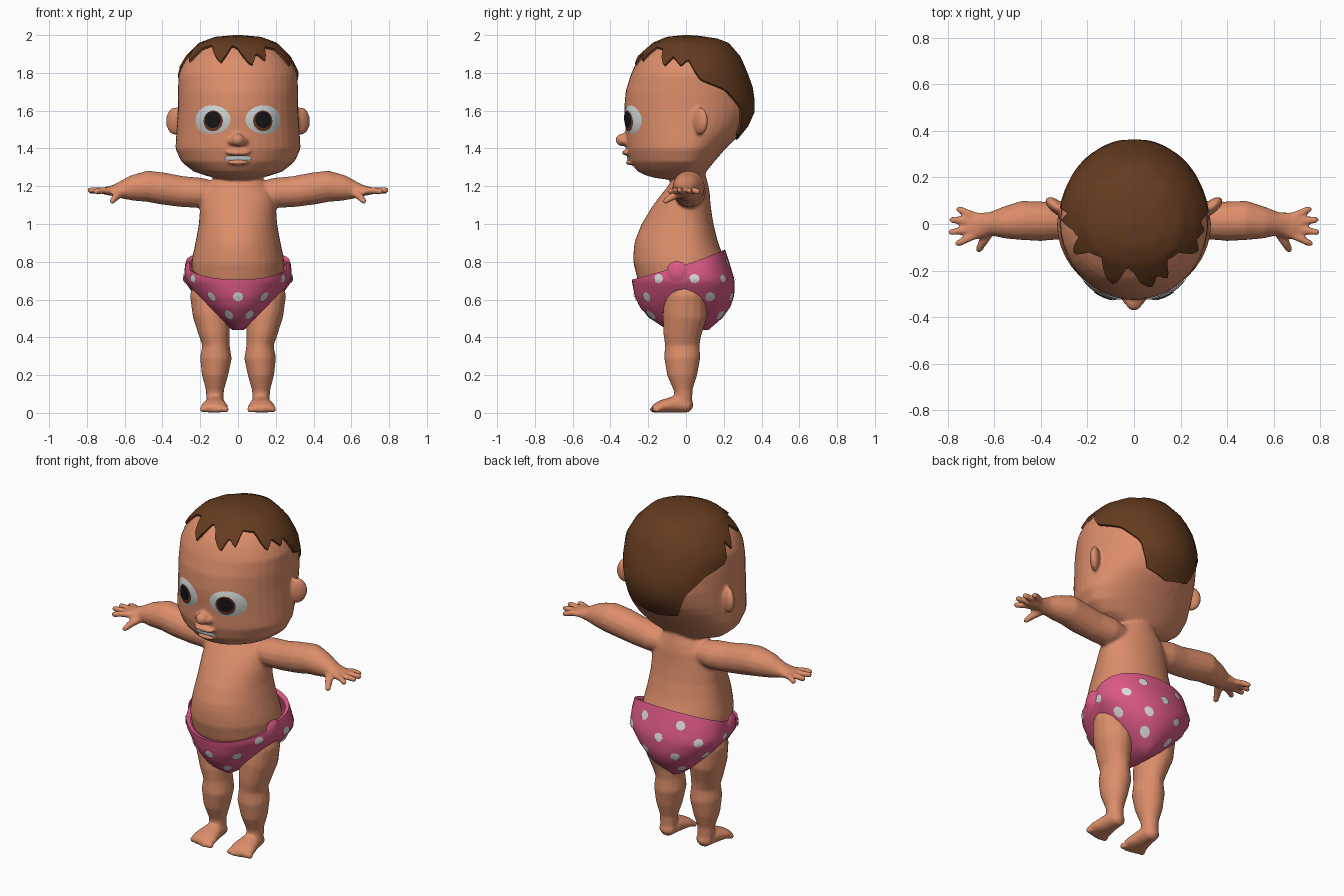
import bpy, bmesh
from math import sin, cos, pi, radians, hypot
from mathutils import Vector, Matrix

cube = bpy.data.objects.get("Cube")
if cube:
    bpy.data.objects.remove(cube)


def material(name, r, g, b):
    m = bpy.data.materials.new(name)
    m.use_nodes = True
    m.diffuse_color = (r, g, b, 1)
    m.node_tree.nodes["Principled BSDF"].inputs["Base Color"].default_value = (r, g, b, 1)
    return m


skin = material("skin", 0.72, 0.27, 0.145)
brown = material("hair brown", 0.13, 0.044, 0.014)
pink = material("cloth pink", 0.72, 0.10, 0.24)
white = material("dot white", 0.75, 0.72, 0.72)
eye_white = material("eye white", 0.62, 0.66, 0.66)
iris_brown = material("iris brown", 0.14, 0.04, 0.015)
black = material("pupil black", 0.008, 0.008, 0.01)

# Profiles: height, half width, front depth, back depth
HEAD = [(1.235, .07, .10, .07), (1.25, .15, .20, .09), (1.28, .24, .26, .11),
        (1.33, .30, .295, .15), (1.40, .332, .315, .21), (1.5, .325, .32, .31),
        (1.6, .318, .328, .355), (1.7, .318, .32, .35), (1.8, .315, .29, .315),
        (1.88, .27, .25, .28), (1.95, .20, .17, .22), (1.98, .12, .10, .14),
        (1.99, .005, .005, .005)]
TORSO = [(.50, .08, .10, .12), (.58, .15, .2, .19), (.70, .24, .255, .22),
         (.80, .247, .28, .21), (.90, .225, .275, .17), (1.0, .207, .235, .145),
         (1.10, .20, .175, .13), (1.17, .185, .12, .125), (1.22, .14, .08, .115),
         (1.27, .10, .06, .10), (1.33, .09, .05, .09)]
DIAPER = [(.44, .03, .10, .12), (.50, .11, .19, .19), (.56, .17, .245, .235),
          (.62, .22, .272, .255), (.70, .275, .287, .258), (.78, .27, .287, .235),
          (.87, .25, .27, .205)]
# Hairline: angle from the front, height
HAIRLINE = [(-180, 1.45), (-155, 1.48), (-142, 1.62), (-125, 1.71), (-103, 1.76),
            (-99, 1.86), (-93, 1.82), (-85, 1.89), (-75, 1.91), (-62, 1.85), (-55, 1.92),
            (-40, 1.94), (-18, 1.85), (-8, 1.94), (0, 1.92), (14, 1.83), (22, 1.90),
            (30, 1.86), (38, 1.93), (55, 1.92), (65, 1.83), (75, 1.88), (85, 1.83),
            (92, 1.87), (103, 1.76), (125, 1.71), (142, 1.62), (155, 1.48), (180, 1.45)]


def lookup(table, key):
    for a, b in zip(table, table[1:]):
        if key <= b[0]:
            f = max(0, (key - a[0]) / (b[0] - a[0]))
            return [p + (q - p) * f for p, q in zip(a, b)][1:]
    return list(table[-1][1:])


def surf(prof, th, z, off=0.0):
    """Point on a profile body, angle measured from the front towards +x."""
    w, front, back = lookup(prof, z)
    c = cos(th)
    full = 0.3 * max(0, -c) if prof is DIAPER else 0
    p = Vector((w * sin(th) * (1 + full), -(front if c > 0 else back) * c, z))
    mid = Vector((0, 0, (prof[0][0] + prof[-1][0]) / 2))
    return p + (p - mid).normalized() * off


def bridge(bm, rings, caps):
    n = len(rings[0])
    for a, b in zip(rings, rings[1:]):
        for i in range(n):
            k = (i + 1) % n
            bm.faces.new((a[i], a[k], b[k], b[i]))
    if caps[0]:
        bm.faces.new(rings[0][::-1])
    if caps[1]:
        bm.faces.new(rings[-1])


def shell(bm, prof, lo, hi, steps, cols, caps=(True, True)):
    angles = [2 * pi * i / cols - pi for i in range(cols)]
    rings = [[bm.verts.new(surf(prof, a, lo(a) + (hi(a) - lo(a)) * t, off)) for a in angles]
             for t, off in steps]
    bridge(bm, rings, caps)


def tube(bm, stations, ref, side=1, n=16):
    """Limb through stations (x, y, z, radius along ref, other radius)."""
    pts = [Vector((s[0] * side, s[1], s[2])) for s in stations]
    rings = []
    for i, (p, s) in enumerate(zip(pts, stations)):
        t = (pts[min(i + 1, len(pts) - 1)] - pts[max(i - 1, 0)]).normalized()
        u = (ref - t * ref.dot(t)).normalized()
        v = t.cross(u)
        rings.append([bm.verts.new(p + u * s[3] * cos(2 * pi * k / n) + v * s[4] * sin(2 * pi * k / n))
                      for k in range(n)])
    bridge(bm, rings, (True, True))


def blob(bm, centre, size, turn=0.0):
    m = Matrix.Translation(centre) @ Matrix.Rotation(turn, 4, 'Z') @ Matrix.Diagonal((*size, 1))
    bmesh.ops.create_uvsphere(bm, u_segments=16, v_segments=10, radius=1, matrix=m)


def patch(bm, prof, deg, z, half_w, half_h, lift, bulge=0.0, n=20, rings=4):
    """Thin oval plate that hugs a profile body."""
    th = radians(deg)
    rate = (surf(prof, th + .01, z) - surf(prof, th - .01, z)).length / .02

    def vert(r, a):
        return bm.verts.new(surf(prof, th + half_w * r * cos(a) / rate, z + half_h * r * sin(a),
                                 lift + bulge * (1 - r * r)))
    loops = [[vert(j / rings, 2 * pi * k / n) for k in range(n)] for j in range(rings, 0, -1)]
    bridge(bm, loops, (False, True))


def finish(name, bm, mat, fix=False):
    if fix:
        bmesh.ops.recalc_face_normals(bm, faces=bm.faces)
    me = bpy.data.meshes.new(name)
    bm.to_mesh(me)
    bm.free()
    me.materials.append(mat)
    ob = bpy.data.objects.new(name, me)
    bpy.context.collection.objects.link(ob)
    bpy.ops.object.select_all(action='DESELECT')
    ob.select_set(True)
    bpy.context.view_layer.objects.active = ob
    bpy.ops.object.shade_smooth_by_angle(angle=radians(50))
    return ob


X, Y = Vector((1, 0, 0)), Vector((0, 1, 0))

# Body: head, torso and limbs fused into one skin
bm = bmesh.new()
rounded = [((1 - cos(pi * i / 26)) / 2, 0) for i in range(27)]
shell(bm, HEAD, lambda a: 1.235, lambda a: 1.99, rounded, 40)
shell(bm, TORSO, lambda a: .50, lambda a: 1.33, [(i / 20, 0) for i in range(21)], 40)
blob(bm, (0, -.335, 1.445), (.036, .038, .034))
blob(bm, (0, -.315, 1.377), (.065, .026, .014))
blob(bm, (0, -.298, 1.325), (.055, .022, .013))
for s in (1, -1):
    blob(bm, (s * .03, -.322, 1.438), (.022, .024, .02))
    blob(bm, (s * .335, .075, 1.545), (.056, .028, .073), s * radians(40))
    tube(bm, [(.10, .02, 1.16, .07, .06), (.2, .02, 1.165, .085, .08), (.3, .015, 1.172, .08, .082),
              (.4, .012, 1.188, .085, .085), (.48, .015, 1.2, .085, .083), (.56, .005, 1.19, .068, .068),
              (.62, 0, 1.18, .05, .046), (.66, -.005, 1.177, .056, .03),
              (.70, -.01, 1.175, .06, .021), (.725, -.01, 1.175, .04, .014)], Y, s)
    # Fingers and thumb
    for y0, x1, y1, z1 in ((.03, .765, .065, 1.168), (.01, .795, .018, 1.176),
                           (-.02, .80, -.035, 1.18), (-.045, .77, -.085, 1.172)):
        tube(bm, [(.67, y0, 1.175, .017, .017), ((.67 + x1) / 2, (y0 + y1) / 2, 1.178, .018, .017),
                  (x1 - .012, y1, z1, .016, .015), (x1, y1, z1, .006, .006)],
             Vector((0, 0, 1)), s, 10)
    tube(bm, [(.62, -.03, 1.165, .024, .024), (.65, -.08, 1.14, .02, .02),
              (.668, -.112, 1.118, .015, .015), (.672, -.12, 1.113, .006, .006)], X, s, 10)
    tube(bm, [(.14, 0, .70, .09, .09), (.152, 0, .62, .103, .11), (.142, -.005, .52, .098, .118),
              (.125, -.02, .42, .083, .102), (.117, -.02, .36, .072, .092), (.117, -.02, .29, .084, .096),
              (.122, -.02, .2, .07, .08), (.122, -.015, .12, .048, .05),
              (.122, -.012, .06, .046, .046), (.122, -.01, .03, .03, .03)], X, s)
    tube(bm, [(.12, .037, .038, .015, .012), (.12, .018, .04, .043, .038), (.122, -.06, .045, .056, .045),
              (.125, -.13, .034, .073, .034), (.125, -.165, .024, .068, .024),
              (.125, -.178, .02, .05, .012)], X, s)
    for i in range(5):
        blob(bm, (s * (.065 + .03 * i), -.172 + .006 * abs(i - 1), .018), (.017, .02, .018))
body = finish("body", bm, skin, True)
fuse = body.modifiers.new("fuse", 'REMESH')
fuse.mode = 'VOXEL'
fuse.voxel_size = 0.009
fuse.use_smooth_shade = True
soften = body.modifiers.new("soften", 'SMOOTH')
soften.factor = 0.5
soften.iterations = 4

# Hair cap with a jagged fringe
bm = bmesh.new()
shell(bm, HEAD, lambda a: lookup(HAIRLINE, a * 180 / pi)[0], lambda a: 1.99,
      [(0, -.015)] + [(sin(pi / 2 * i / 12), .011) for i in range(13)], 120, (False, True))
finish("hair", bm, brown)

# Diaper: low at the front, high at the back, with fastening tabs
def waist(a):
    return .785 - .08 * cos(a)


bm = bmesh.new()
shell(bm, DIAPER, lambda a: .44, waist, [(i / 14, 0) for i in range(15)] + [(1, -.025)], 48, (True, False))
for s in (1, -1):
    patch(bm, DIAPER, s * 80, .75, .055, .055, 0, .014, 12)
finish("diaper", bm, pink)

# Spots in staggered rows
bm = bmesh.new()
for z, start, step in ((.52, 28, 62), (.615, 0, 40), (.71, 60, 40), (.795, 120, 40)):
    for deg in range(start, 360 - start // 2, step):
        if z < waist(radians(deg)) - .03:
            patch(bm, DIAPER, deg, z, .027, .025, .005, 0, 9, 2)
finish("diaper_spots", bm, white)

# Eyes and teeth
for name, mat, deg, z, w, h, lift, bulge in (
        ("eye_whites", eye_white, 25.5, 1.553, .104, .075, .002, .012),
        ("irises", iris_brown, 23.5, 1.548, .054, .053, .012, .004),
        ("pupils", black, 23.5, 1.555, .043, .042, .016, .002)):
    bm = bmesh.new()
    for s in (1, -1):
        patch(bm, HEAD, s * deg, z, w, h, lift, bulge, 28)
    finish(name, bm, mat)
bm = bmesh.new()
patch(bm, HEAD, 0, 1.352, .075, .015, .008, .004)
finish("teeth", bm, eye_white)
